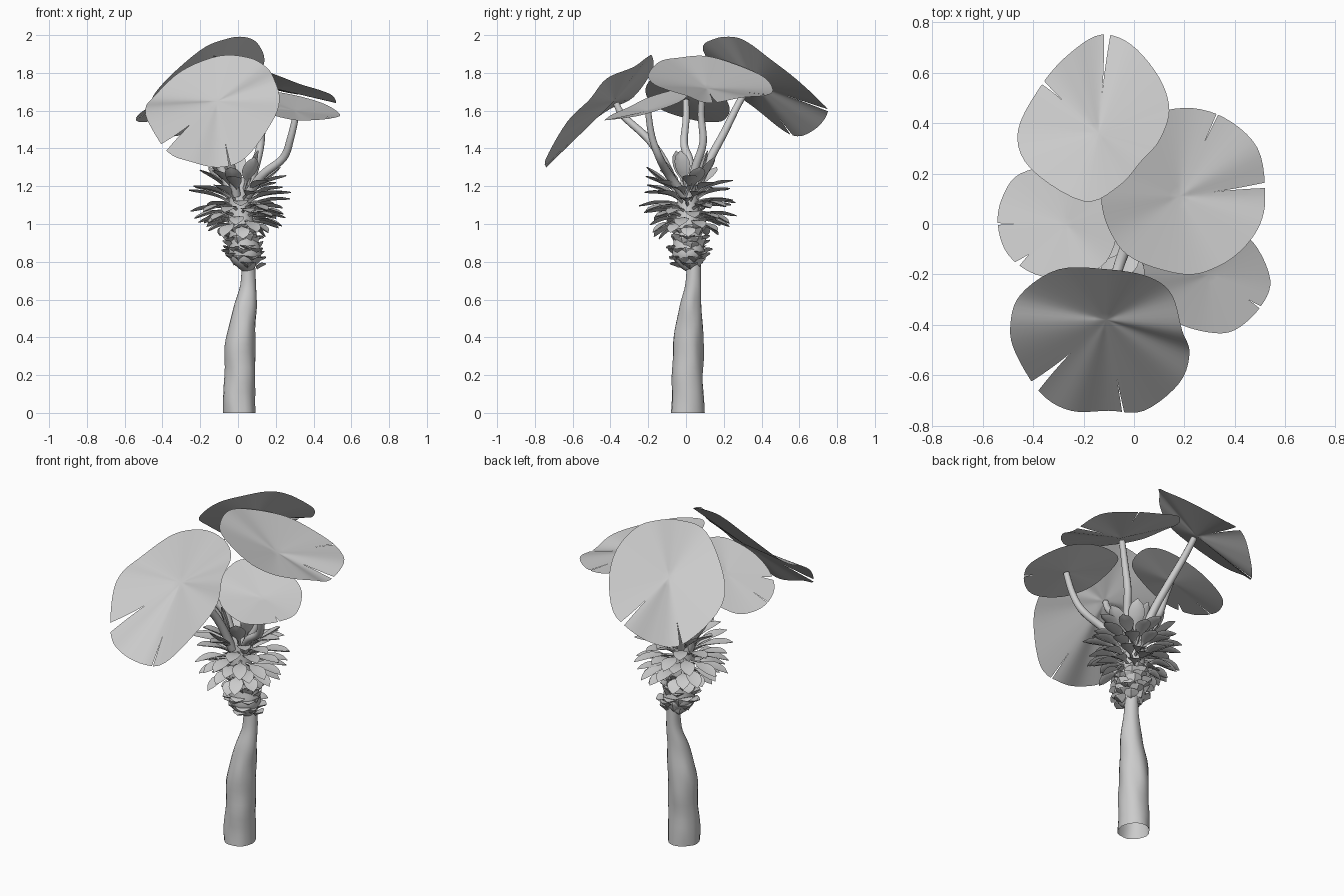
import bpy, bmesh, math, random
from mathutils import Vector, Matrix, noise

random.seed(4)
if "Cube" in bpy.data.objects:
    bpy.data.objects.remove(bpy.data.objects["Cube"])

GREY = (0.6, 0.6, 0.6, 1)
mat = bpy.data.materials.new("plain grey")
mat.use_nodes = True
mat.diffuse_color = GREY
mat.node_tree.nodes["Principled BSDF"].inputs["Base Color"].default_value = GREY
GOLDEN = math.pi * (3 - math.sqrt(5))


def finish(name, bm, angle=40):
    bmesh.ops.recalc_face_normals(bm, faces=bm.faces)
    mesh = bpy.data.meshes.new(name)
    bm.to_mesh(mesh)
    bm.free()
    mesh.materials.append(mat)
    obj = bpy.data.objects.new(name, mesh)
    bpy.context.collection.objects.link(obj)
    bpy.ops.object.select_all(action='DESELECT')
    obj.select_set(True)
    bpy.context.view_layer.objects.active = obj
    bpy.ops.object.shade_smooth_by_angle(angle=math.radians(angle))


def spline(p, q, r, s, t):
    """Catmull-Rom between q and r for tuples of any length."""
    return [0.5 * (2*b + (c-a)*t + (2*a-5*b+4*c-d)*t*t + (3*b-a-3*c+d)*t**3)
            for a, b, c, d in zip(p, q, r, s)]


def tube(name, points, sides=12, lumps=0.0, steps=5):
    """Skin circles along (x, y, z, radius) points, open at the foot."""
    bm = bmesh.new()
    pts = [points[0]] + points + [points[-1]]
    path = [spline(*four, i / steps) for four in zip(pts, pts[1:], pts[2:], pts[3:])
            for i in range(steps)] + [points[-1]]
    rings = []
    for i, (x, y, z, r) in enumerate(path):
        lo, hi = path[max(i-1, 0)], path[min(i+1, len(path)-1)]
        way = Vector((0, 0, 1)) if lumps else Vector(hi[:3]) - Vector(lo[:3])
        turn = Vector((0, 0, 1)).rotation_difference(way)
        ring = []
        for k in range(sides):
            a = math.tau * k / sides
            d = Vector((math.cos(a), math.sin(a), 0))
            bump = 1 + lumps * noise.noise(d * 1.5 + Vector((0, 0, z * 7)))
            ring.append(bm.verts.new(Vector((x, y, z)) + turn @ (d * r * bump)))
        rings.append(ring)
    for a, b in zip(rings, rings[1:]):
        for k in range(sides):
            bm.faces.new((a[k], a[k-1], b[k-1], b[k]))
    bm.faces.new(rings[-1])
    finish(name, bm)


# Trunk, and the core that carries the scales and leaflets
tube("trunk", [(0.01, 0.007, 0, 0.087), (0.01, 0.008, 0.2, 0.082), (0.015, 0.015, 0.4, 0.077),
               (0.036, 0.022, 0.56, 0.06), (0.052, 0.038, 0.68, 0.042), (0.055, 0.043, 0.8, 0.036)],
     sides=20, lumps=0.1)
tube("crown_core", [(0.05, 0.03, 0.76, 0.035), (0.04, 0.015, 0.83, 0.085), (0.025, 0.01, 0.93, 0.075),
                    (0.01, 0.01, 1.08, 0.06), (0.01, 0.01, 1.2, 0.05), (0.01, 0.01, 1.25, 0.02)], sides=14)


# Leaflets: closed lens blades with a narrow foot
def blade(bm, base, heading, pitch, length, width, thick, foot, curl):
    turn = Matrix.Rotation(heading, 3, 'Z') @ Matrix.Rotation(-pitch, 3, 'Y')
    rows = 8
    last = None
    for i in range(rows + 1):
        t = i / rows
        u = max(0, (t - foot) / (1 - foot))
        oval = width * math.sin(math.pi * u) ** 0.6 if 0 < u < 1 else 0
        w = max(oval, width * 0.2 * (1 - t) + 0.001)
        h = thick * (1 - 0.7 * t)
        mid = curl * math.sin(math.pi * t)
        ring = [bm.verts.new(Vector(base) + turn @ Vector((length * t, y, mid + z)))
                for y, z in ((-w, 0.15 * w), (0, h - 0.1 * w), (w, 0.15 * w), (0, -h - 0.2 * w))]
        if last:
            for k in range(4):
                bm.faces.new((last[k-1], last[k], ring[k], ring[k-1]))
        else:
            bm.faces.new(ring)
        last = ring
    bm.faces.new(last)


bm = bmesh.new()
COUNT = 56
for i in range(COUNT):
    f = i / (COUNT - 1)
    a = i * GOLDEN
    pitch = math.radians(-22 + 36 * f + 20 * f ** 4) + random.uniform(-0.2, 0.2)
    length = 0.12 + 0.1 * min(1, f * 2) ** 0.7 + random.uniform(-0.025, 0.02)
    blade(bm, (0.012 + 0.045 * math.cos(a), 0.012 + 0.045 * math.sin(a), 0.98 + 0.19 * f), a, pitch,
          length, 0.04, 0.009, 0.3, 0.02)
finish("crown_leaflets", bm, 60)

# Tall upright leaves at the heart of the crown
bm = bmesh.new()
for i in range(9):
    a = i * math.tau / 9 + 0.3
    blade(bm, (0.01 + 0.03 * math.cos(a), 0.01 + 0.03 * math.sin(a), 1.16), a,
          math.radians(36 + 18 * (i % 3)), 0.24, 0.045, 0.008, 0.35, 0.0)
finish("heart_leaves", bm, 60)

# Overlapping scales under the crown
bm = bmesh.new()
for i in range(46):
    f = i / 45
    a = i * GOLDEN
    r = 0.035 + 0.035 * math.sin(math.pi * (0.15 + 0.75 * f))
    blade(bm, (0.045 - 0.03 * f + r * math.cos(a), 0.022 - 0.01 * f + r * math.sin(a), 0.77 + 0.2 * f),
          a, random.uniform(0.1, 1.2) - 0.2 * f, 0.055, 0.042, 0.01, 0.0, 0.008)
finish("bark_scales", bm, 25)


# Large round leaves: a shallow sheet from the heart to a curved rim, with
# wedge notches given as (place along rim, inner end, half width)
def pad(name, heart, rim, notches, steps=5, rings=8):
    bm = bmesh.new()
    n = len(rim)
    heart = Vector(heart)
    cuts = {round(place * steps): (inner, half) for place, inner, half in notches}
    cache = {}

    def vert(r, k, side):
        k %= n * steps
        t = r / rings
        inner, half = cuts.get(k, (2, 0))
        side = side if t > inner else 0
        key = (r, k, side) if r else 0
        if key not in cache:
            u = k / steps
            if side:
                u += side * half * (t - inner) / (1 - inner)
            j = math.floor(u)
            edge = Vector(spline(*(rim[(j + m) % n] for m in (-1, 0, 1, 2)), u - j))
            cache[key] = bm.verts.new(heart.lerp(edge, t))
        return cache[key]

    for k in range(n * steps):
        for r in range(rings):
            quad = [vert(r, k, 1), vert(r + 1, k, 1), vert(r + 1, k + 1, -1), vert(r, k + 1, -1)]
            bm.faces.new(quad if r else quad[:3])
    finish(name, bm, 60)


pad("front_leaf", (-0.11, -0.38, 1.65),
    [(-0.1, -0.18, 1.89), (-0.3, -0.18, 1.81), (-0.45, -0.28, 1.67), (-0.49, -0.4, 1.61),
     (-0.47, -0.51, 1.53), (-0.37, -0.67, 1.38), (-0.25, -0.74, 1.33), (-0.1, -0.74, 1.3),
     (0.04, -0.74, 1.35), (0.18, -0.63, 1.54), (0.22, -0.51, 1.66), (0.19, -0.42, 1.77),
     (0.15, -0.28, 1.83), (0.06, -0.21, 1.88)],
    [(4.8, 0.5, 0.12), (7.4, 0.65, 0.03)])
pad("back_leaf", (-0.14, 0.36, 1.74),
    [(0.14, 0.45, 1.87), (0.1, 0.58, 1.77), (-0.01, 0.71, 1.65), (-0.13, 0.75, 1.59),
     (-0.25, 0.68, 1.5), (-0.36, 0.56, 1.47), (-0.46, 0.37, 1.61), (-0.41, 0.22, 1.73),
     (-0.2, 0.09, 1.92), (-0.06, 0.15, 1.98), (0.03, 0.25, 1.99), (0.1, 0.33, 1.96)],
    [(2.8, 0.45, 0.1), (5, 0.7, 0.04)])
pad("upper_left_leaf", (0.18, 0.11, 1.72),
    [(0.52, 0.12, 1.64), (0.49, 0.3, 1.67), (0.36, 0.42, 1.68), (0.2, 0.46, 1.71),
     (0.03, 0.41, 1.78), (-0.1, 0.25, 1.85), (-0.13, 0.1, 1.89), (-0.09, -0.04, 1.88),
     (0, -0.14, 1.86), (0.2, -0.2, 1.79), (0.33, -0.17, 1.74), (0.43, -0.1, 1.71), (0.5, 0, 1.68)],
    [(0.2, 0.45, 0.06), (2.2, 0.65, 0.02)])
pad("lower_left_leaf", (0.3, -0.2, 1.6),
    [(0.54, -0.22, 1.58), (0.5, -0.33, 1.56), (0.4, -0.42, 1.55), (0.3, -0.43, 1.55),
     (0.17, -0.39, 1.58), (0.08, -0.3, 1.62), (0.04, -0.2, 1.67), (0.06, -0.06, 1.71),
     (0.2, 0, 1.7), (0.35, 0, 1.67), (0.47, -0.07, 1.63)],
    [(1, 0.8, 0.04)])
pad("right_leaf", (-0.27, 0, 1.66),
    [(-0.06, 0.03, 1.78), (-0.12, 0.16, 1.72), (-0.28, 0.23, 1.62), (-0.45, 0.2, 1.55),
     (-0.52, 0.11, 1.54), (-0.54, 0, 1.56), (-0.5, -0.12, 1.6), (-0.39, -0.2, 1.66),
     (-0.25, -0.21, 1.73), (-0.11, -0.15, 1.78)],
    [(5, 0.65, 0.03), (6.4, 0.75, 0.08)])

# Curved stalks from the crown to each round leaf
STALKS = {
    "front_stalk": [(-0.01, -0.04, 1.15), (-0.04, -0.11, 1.32), (-0.07, -0.2, 1.45), (-0.1, -0.33, 1.57),
                    (-0.11, -0.37, 1.64)],
    "back_stalk": [(0.0, 0.04, 1.15), (-0.03, 0.12, 1.33), (-0.07, 0.2, 1.48), (-0.12, 0.28, 1.64),
                   (-0.14, 0.34, 1.74)],
    "upper_left_stalk": [(0.04, 0.02, 1.15), (0.09, 0.05, 1.3), (0.12, 0.09, 1.43), (0.13, 0.08, 1.58),
                         (0.16, 0.09, 1.72)],
    "lower_left_stalk": [(0.05, -0.01, 1.15), (0.13, -0.09, 1.26), (0.24, -0.14, 1.35), (0.28, -0.18, 1.46),
                         (0.31, -0.2, 1.59)],
    "right_stalk": [(-0.03, 0.01, 1.15), (-0.1, 0.02, 1.32), (-0.18, -0.01, 1.42), (-0.22, 0.0, 1.55),
                    (-0.26, 0.0, 1.655)],
}
for name, points in STALKS.items():
    tube(name, [(*p, 0.025 - 0.002 * i) for i, p in enumerate(points)], sides=10)
